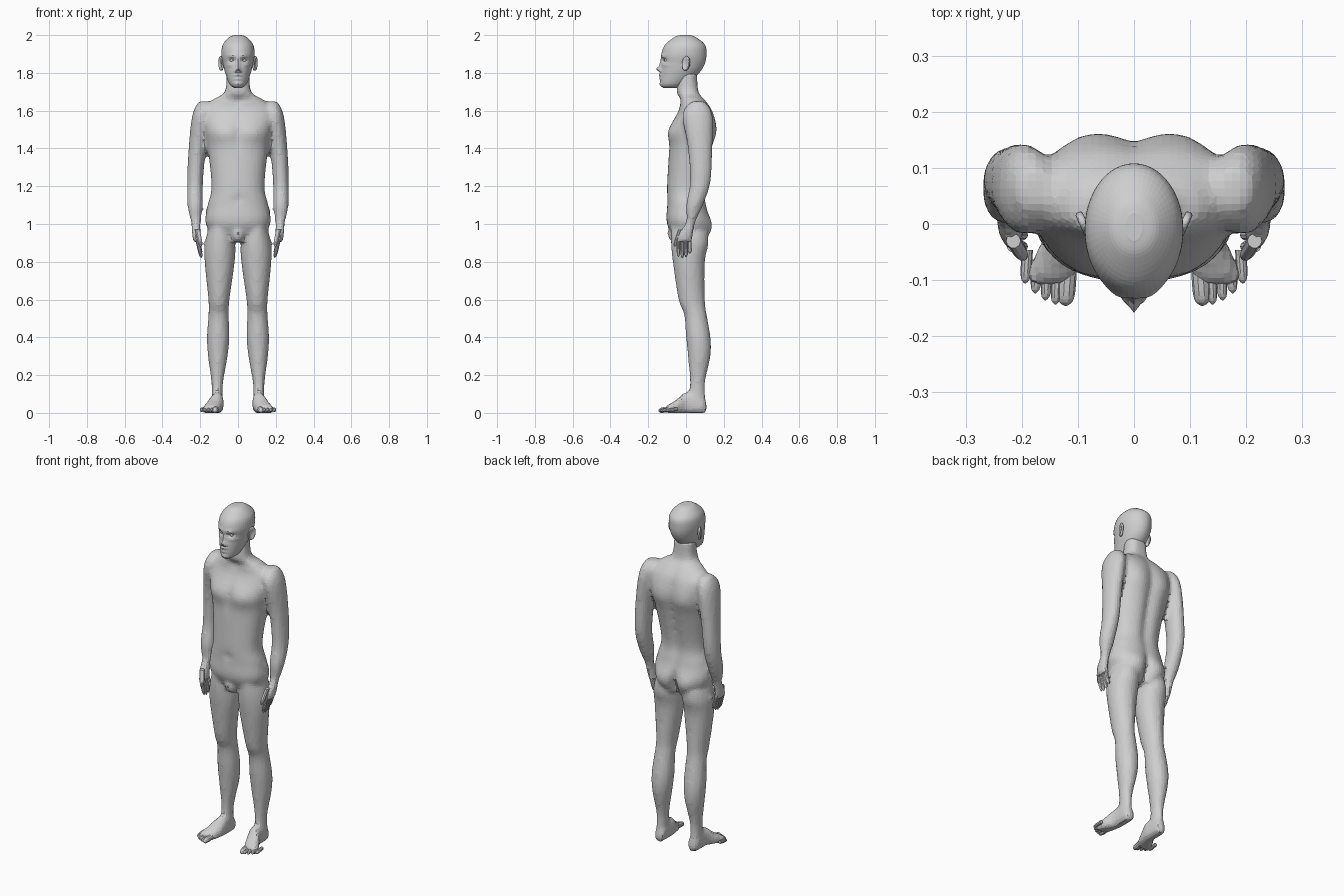
import bpy, bmesh
from math import cos, sin, pi, exp, sqrt, copysign, radians
from mathutils import Vector, Matrix

cube = bpy.data.objects.get("Cube")
if cube:
    bpy.data.objects.remove(cube, do_unlink=True)

grey = bpy.data.materials.new("plain grey")
grey.use_nodes = True
tone = (.62, .62, .62, 1)
grey.diffuse_color = tone
grey.node_tree.nodes["Principled BSDF"].inputs["Base Color"].default_value = tone


def spline(keys, steps):
    """Resample key sections with a smooth curve through them."""
    sections = []
    last = len(keys) - 1
    for index in range(last):
        before, start, end, after = (
            Vector(keys[min(max(index + shift, 0), last)]) for shift in range(-1, 3))
        leave, arrive = (end - before) / 2, (after - start) / 2
        for step in range(steps):
            t = step / steps
            rise = t * t * (3 - 2 * t)
            sections.append(start.lerp(end, rise)
                            + leave * t * (1 - t) ** 2 - arrive * t * t * (1 - t))
    return sections + [Vector(keys[-1])]


def midline(position):
    return 0


def loft(bm, keys, centre=midline, sides=24, steps=4, along="z", side=1, power=2):
    """Skin sections given as (position, low edge, high edge, half width)."""
    rings = []
    for position, low, high, half in spline([Vector(key) for key in keys], steps):
        ring = []
        for index in range(sides):
            angle = 2 * pi * index / sides
            across, out = (copysign(abs(wave) ** (2 / power), wave)
                           for wave in (cos(angle), sin(angle)))
            x = side * (centre(position) + half * across)
            other = (low + high) / 2 + (high - low) / 2 * out
            corner = (x, other, position) if along == "z" else (x, position, max(other, 0))
            ring.append(bm.verts.new(corner))
        rings.append(ring)
    for lower, upper in zip(rings, rings[1:]):
        for index in range(sides):
            bm.faces.new((lower[index - 1], lower[index], upper[index], upper[index - 1]))
    bm.faces.new(rings[0])
    bm.faces.new(rings[-1])
    return [vert for ring in rings for vert in ring]


def digit(bm, start, end, radius, along, side):
    """Make a finger or toe with a rounded tip."""
    start, end = Vector(start), Vector(end)
    slope = (end.x - start.x) / (end[along] - start[along])
    other = 3 - along
    keys = []
    for part in (0, .4, .7, .9, 1):
        point = start.lerp(end, part)
        r = radius * max(.1, sqrt(1 - part ** 6))
        keys.append((point[along], point[other] - r, point[other] + r, r))
    loft(bm, keys, lambda position: start.x + slope * (position - start[along]),
         sides=10, steps=2, along="xyz"[along], side=side)


def sculpt(verts, facing, bumps):
    """Raise or sink soft mirrored spots given as (x, z, width, height, amount)."""
    for x, z, width, height, amount in bumps:
        for vert in verts:
            away = ((abs(vert.co.x) - x) / width) ** 2 + ((vert.co.z - z) / height) ** 2
            fade = min(1, max(0, facing * vert.co.y * 20))
            vert.co.y += facing * amount * fade * exp(-away)


def finish(name, bm):
    bmesh.ops.recalc_face_normals(bm, faces=bm.faces)
    mesh = bpy.data.meshes.new(name)
    bm.to_mesh(mesh)
    bm.free()
    mesh.materials.append(grey)
    obj = bpy.data.objects.new(name, mesh)
    bpy.context.collection.objects.link(obj)
    return obj


# Centre lines of the limbs
def arm_line(z):
    return .228 - .2 * (z - 1.15) ** 2


def leg_line(z):
    return .113 - .02 * z


def foot_line(y):
    return .11 + .4 * max(0, -y)


# Torso and neck
body_mesh = bmesh.new()
torso = loft(body_mesh, [
    (.91, -.05, .1, .11), (1, -.1, .13, .17), (1.1, -.1, .11, .16),
    (1.2, -.1, .1, .14), (1.4, -.09, .14, .16), (1.5, -.09, .16, .18),
    (1.6, -.04, .14, .19), (1.66, -.03, .1, .13), (1.7, -.05, .07, .07),
    (1.8, -.04, .06, .06)], sides=48, steps=6, power=2.3)
sculpt(torso, -1, [
    (.09, 1.48, .06, .05, .01),    # chest
    (0, 1.48, .02, .08, -.01),     # breastbone
    (0, 1.13, .02, .02, -.01),     # navel
    (.08, 1.64, .05, .01, .01),    # collarbone
    (0, 1.65, .02, .02, -.01)])    # throat hollow
sculpt(torso, 1, [
    (0, 1.35, .03, .3, -.02),      # spine
    (.09, 1.5, .05, .08, .01),     # shoulder blade
    (.08, .97, .05, .06, .02),     # buttock
    (0, .96, .02, .07, -.04)])     # cleft
# Groin
loft(body_mesh, [(.9, -.07, -.05, .01), (.92, -.09, -.03, .03),
                 (.95, -.1, -.02, .03), (.98, -.09, -.02, .02)])

for side in (1, -1):
    # Arm and palm
    loft(body_mesh, [
        (1.65, .03, .1, .03), (1.58, -.02, .14, .05), (1.4, .01, .14, .046),
        (1.22, .02, .13, .042), (1.1, 0, .09, .04), (1.01, 0, .05, .026),
        (.95, -.04, .04, .024), (.9, -.05, .03, .02)], arm_line, side=side)
    # Leg
    loft(body_mesh, [
        (.98, -.08, .11, .06), (.9, -.08, .12, .08), (.8, -.07, .1, .08),
        (.6, -.04, .1, .056), (.52, -.01, .11, .054), (.4, 0, .13, .06),
        (.3, .01, .13, .052), (.15, .02, .1, .03), (.03, 0, .11, .03)],
        leg_line, side=side)
    # Foot
    loft(body_mesh, [
        (.11, 0, .04, .015), (.09, -.01, .09, .03), (0, -.01, .11, .035),
        (-.05, -.01, .07, .045), (-.1, -.01, .04, .045), (-.11, 0, .03, .04)],
        foot_line, along="y", side=side, power=2.3)

body = finish("body", body_mesh)
blend = body.modifiers.new("blend parts", "REMESH")
blend.mode = "VOXEL"
blend.voxel_size = .014
relax = body.modifiers.new("relax", "SMOOTH")
relax.factor = .5
relax.iterations = 3

# Head
head = bmesh.new()
skull = loft(head, [
    (1.72, -.12, -.03, .02), (1.74, -.135, 0, .045), (1.8, -.135, .07, .068),
    (1.85, -.13, .1, .08), (1.9, -.13, .108, .088), (1.95, -.11, .1, .08),
    (1.99, -.06, .05, .045), (2, -.03, .02, .015)], sides=52, steps=6)
sculpt(skull, -1, [
    (.032, 1.867, .017, .01, -.014),    # eye socket
    (.03, 1.89, .02, .01, .005),        # brow
    (0, 1.84, .01, .03, .01),           # nose bridge
    (0, 1.82, .01, .01, .02),           # nose tip
    (.013, 1.81, .008, .008, .01),      # nostril
    (0, 1.79, .02, .006, .008),         # upper lip
    (0, 1.773, .02, .006, .008),        # lower lip
    (0, 1.74, .02, .01, .005),          # chin
    (.05, 1.84, .02, .01, .004)])       # cheekbone
finish("head", head)

# Small mirrored parts
for side, label in ((1, "left"), (-1, "right")):
    fingers = bmesh.new()
    for index in range(4):
        y = .02 - .02 * index
        digit(fingers, (.216, y, .92), (.194, y, .82 + .006 * (index - 2) ** 2),
              .0105, 2, side)
    digit(fingers, (.215, -.03, .97), (.196, -.06, .88), .013, 2, side)
    finish(label + "_fingers", fingers)

    toes = bmesh.new()
    for index in range(5):
        x = .118 + .018 * index
        tip = -.146 + .0025 * index ** 2
        digit(toes, (x, tip + .06, .02), (x + .004, tip, .012),
              .01 if index else .016, 1, side)
    finish(label + "_toes", toes)

    eye = bmesh.new()
    bmesh.ops.create_uvsphere(eye, u_segments=14, v_segments=10, radius=.012,
                              matrix=Matrix.Translation((side * .032, -.103, 1.867)))
    finish(label + "_eye", eye)

    # Ear with a dished middle
    ear = bmesh.new()
    bmesh.ops.create_uvsphere(ear, u_segments=20, v_segments=14, radius=1)
    for vert in ear.verts:
        vert.co.x *= .2 + 1.5 * (vert.co.y ** 2 + vert.co.z ** 2)
    ear.transform(Matrix.Translation((side * .09, 0, 1.85))
                  @ Matrix.Rotation(radians(-24 * side), 4, "Z")
                  @ Matrix.Rotation(radians(-8), 4, "X")
                  @ Matrix.Diagonal((.01, .023, .039, 1)))
    finish(label + "_ear", ear)
